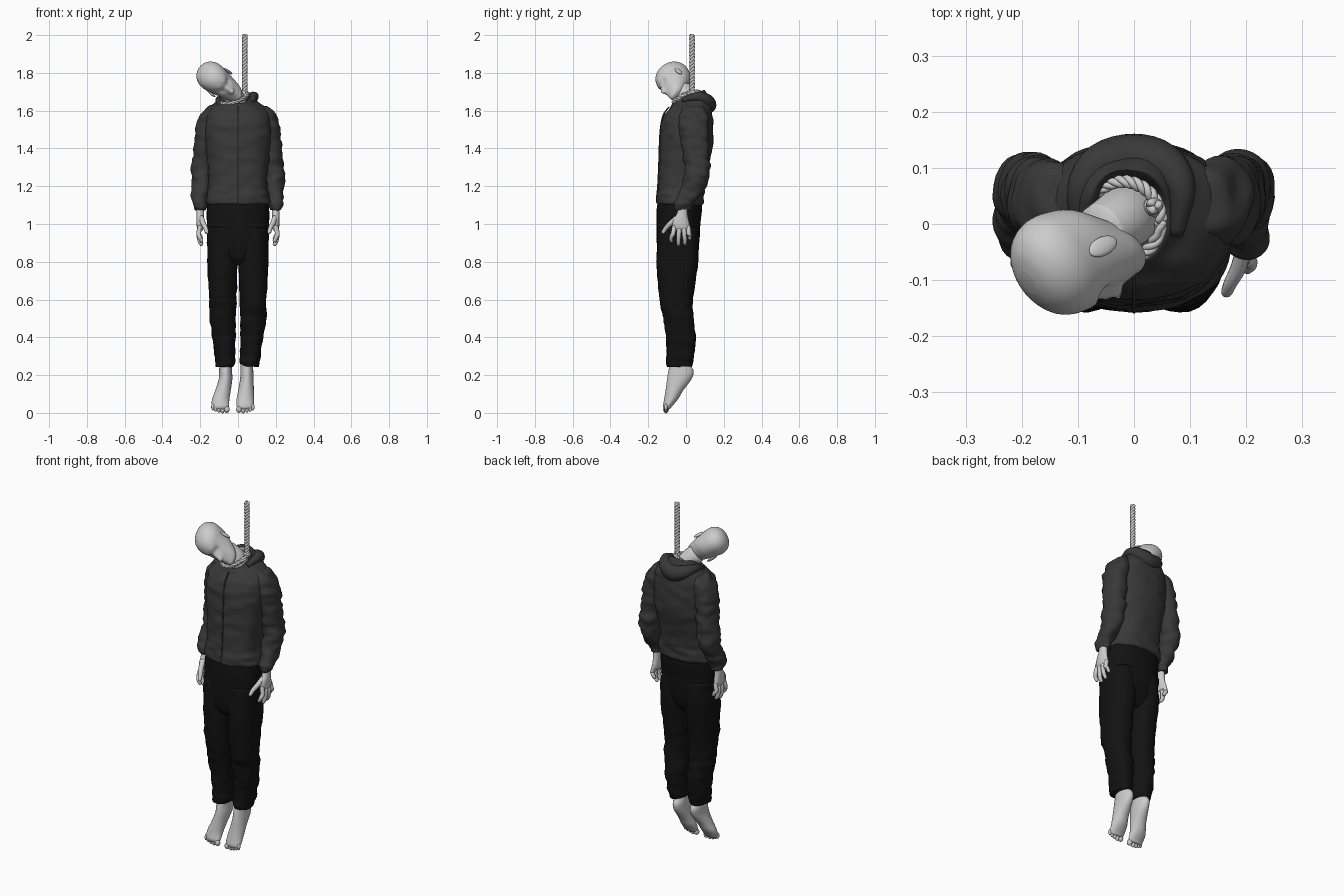
import bpy, bmesh, math
from mathutils import Vector, Matrix, noise

if "Cube" in bpy.data.objects:
    bpy.data.objects.remove(bpy.data.objects["Cube"])


def material(name, v):
    m = bpy.data.materials.new(name)
    m.diffuse_color = (v, v, v, 1)
    m.use_nodes = True
    m.node_tree.nodes["Principled BSDF"].inputs["Base Color"].default_value = m.diffuse_color
    return m


JACKET = material("dark_cloth", 0.04)
PANTS = material("black_cloth", 0.006)


def finish(bm, name, mat=None):
    bmesh.ops.recalc_face_normals(bm, faces=bm.faces)
    me = bpy.data.meshes.new(name)
    bm.to_mesh(me)
    bm.free()
    for p in me.polygons:
        p.use_smooth = True
    if mat:
        me.materials.append(mat)
    ob = bpy.data.objects.new(name, me)
    bpy.context.collection.objects.link(ob)
    return ob


def spline(rows, steps):
    """Catmull-Rom interpolation between rows of numbers."""
    rows = [Vector(r) for r in rows]
    out = []
    for i in range(len(rows) - 1):
        a, b, c, d = rows[max(i - 1, 0)], rows[i], rows[i + 1], rows[min(i + 2, len(rows) - 1)]
        for k in range(steps):
            t = k / steps
            out.append(b + (c - a) * (t / 2) + (a * 2 - b * 5 + c * 4 - d) * (t * t / 2)
                       + (b * 3 - a - c * 3 + d) * (t ** 3 / 2))
    return out + [rows[-1]]


def loft(name, rings, mat=None, n=32, steps=4, side=1, power=1.0, folds=0, mould=()):
    """Stacked ovals: z, centre x, front y, back y, half width, tilt."""
    bm = bmesh.new()
    loops = []
    for z, x, yf, yb, rx, tilt in spline([r if len(r) == 6 else (*r, 0) for r in rings], steps):
        loop = []
        for i in range(n):
            a = 2 * math.pi * i / n
            c, s = math.cos(a), math.sin(a)
            c = math.copysign(abs(c) ** power, c)
            s = math.copysign(abs(s) ** power, s)
            dy = s * (yb - yf) / 2
            loop.append(bm.verts.new((side * (x + c * rx), (yf + yb) / 2 + dy, z + tilt * dy)))
        loops.append(loop)
    for a, b in zip(loops, loops[1:]):
        for i in range(n):
            j = (i + 1) % n
            bm.faces.new((a[i], a[j], b[j], b[i]))
    bm.faces.new(loops[0])
    bm.faces.new(loops[-1])
    bmesh.ops.recalc_face_normals(bm, faces=bm.faces)
    bm.normal_update()
    if folds:
        moves = [v.normal * folds * noise.noise(Vector((v.co.x * 14, v.co.y * 14, v.co.z * 30)))
                 for v in bm.verts]
        for v, m in zip(bm.verts, moves):
            v.co += m
    for centre, radius, push in mould:
        for v in bm.verts:
            d = (v.co - Vector(centre)).length / radius
            v.co += Vector(push) * math.exp(-d * d)
    return finish(bm, name, mat)


def tube(name, pts, radii, mat=None, n=10, steps=4, closed=False):
    """Round tube along a path with varying radius."""
    rows = [(*p, r) for p, r in zip(pts, radii)]
    rows = spline(rows, steps) if steps > 1 else [Vector(r) for r in rows]
    bm = bmesh.new()
    loops = []
    ps = [r.to_3d() for r in rows]
    m = len(ps)
    up = None
    for i, r in enumerate(rows):
        d = (ps[(i + 1) % m] - ps[i - 1]) if closed else ps[min(i + 1, m - 1)] - ps[max(i - 1, 0)]
        d.normalize()
        up = d.orthogonal() if up is None else up - d * up.dot(d)
        up.normalize()
        w = d.cross(up)
        loops.append([bm.verts.new(ps[i] + (up * math.cos(2 * math.pi * k / n)
                      + w * math.sin(2 * math.pi * k / n)) * r[3]) for k in range(n)])
    for a, b in zip(loops, loops[1:]):
        for i in range(n):
            j = (i + 1) % n
            bm.faces.new((a[i], a[j], b[j], b[i]))
    bm.faces.new(loops[0])
    bm.faces.new(loops[-1])
    return finish(bm, name, mat)


def ball(name, loc, size, rot=None, mat=None):
    bm = bmesh.new()
    bmesh.ops.create_uvsphere(bm, u_segments=16, v_segments=10, radius=1)
    bm.transform(Matrix.Translation(loc) @ (rot or Matrix()) @ Matrix.Diagonal((*size, 1)))
    return finish(bm, name, mat)


def rope(name, path, count, turns, r=0.008):
    """Three strands twisted about a path function of t in 0..1."""
    for s in range(3):
        pts = []
        for i in range(count + 1):
            t = i / count
            d = (path(t + 0.001) - path(t - 0.001)).normalized()
            u = d.cross(Vector((0.3, 0.9, 0.3))).normalized()
            a = 2 * math.pi * (turns * t + s / 3)
            pts.append(path(t) + (u * math.cos(a) + d.cross(u) * math.sin(a)) * r * 0.9)
        tube(f"{name}_strand_{s + 1}", pts, [r] * len(pts), n=8, steps=1)


# jacket body with open collar, lower at the front
body = [(1.10, 0, -.145, .08, .16), (1.115, 0, -.155, .092, .17), (1.15, 0, -.153, .095, .168),
        (1.2, 0, -.148, .10, .155), (1.3, 0, -.143, .115, .16), (1.4, 0, -.14, .14, .17),
        (1.5, 0, -.135, .143, .178, .05), (1.57, 0, -.125, .14, .17, .1),
        (1.615, 0, -.11, .132, .145, .2), (1.65, -.005, -.088, .115, .10, .35),
        (1.675, -.01, -.07, .098, .073, .45), (1.66, -.01, -.06, .085, .062, .45),
        (1.62, -.01, -.05, .07, .05, .4)]
loft("jacket_body", body, JACKET, n=56, steps=5, power=.85, folds=.008)
tube("jacket_zip", [(0, r[2] - .001, r[0] + (r[5] if len(r) > 5 else 0) * r[2]) for r in body[1:10]],
     [.004] * 9, JACKET, n=6)
tube("jacket_hood", [(.075, -.02, 1.655), (.085, .06, 1.675), (.055, .105, 1.655), (0, .115, 1.63),
                     (-.06, .105, 1.645), (-.095, .06, 1.655), (-.095, -.02, 1.63)],
     [.012, .025, .038, .046, .038, .025, .012], JACKET, n=16)

# sleeves and hands
for s, side in ((1, "left"), (-1, "right")):
    loft(f"{side}_sleeve",
         [(1.625, .12, .0, .08, .02), (1.61, .13, -.02, .095, .042), (1.56, .152, -.04, .115, .056),
          (1.48, .17, -.035, .122, .058), (1.38, .18, -.018, .124, .056), (1.28, .19, -.008, .125, .055),
          (1.2, .195, -.025, .102, .05), (1.13, .198, -.052, .06, .044), (1.095, .2, -.062, .036, .036),
          (1.075, .2, -.056, .028, .03)], JACKET, steps=6, side=s, folds=.014)
    loft(f"{side}_palm",
         [(1.11, .2, -.04, .008, .02), (1.06, .2, -.047, .008, .02), (1.02, .2, -.068, .014, .02),
          (.985, .2, -.072, .022, .018), (.965, .198, -.066, .02, .012)], n=20, side=s)
    tube(f"{side}_thumb", [(s * .195, -.045, 1.035), (s * .185, -.08, 1.005), (s * .172, -.105, .98),
                           (s * .165, -.122, .955), (s * .165, -.126, .95)],
         [.014, .014, .012, .01, .004])
    for k, (y0, y1, z1) in enumerate([(-.062, -.078, .905), (-.036, -.04, .885),
                                      (-.012, -.006, .89), (.012, .02, .918)]):
        tube(f"{side}_finger_{k + 1}",
             [(s * .2, y0, .99), (s * .208, y0 * .6 + y1 * .4, .95), (s * .203, y1, z1 + .025),
              (s * .192, y1, z1 + .004), (s * .19, y1, z1)], [.012, .0125, .011, .009, .004])

# trousers
loft("trouser_hips", [(1.14, 0, -.145, .08, .155), (1.08, 0, -.155, .085, .165), (1.0, 0, -.156, .076, .165),
                      (.9, 0, -.155, .07, .162), (.82, 0, -.14, .05, .15), (.78, 0, -.1, .02, .1)],
     PANTS, n=48, power=.88)
for s, side, d in ((1, "left", 0), (-1, "right", .008)):
    loft(f"{side}_trouser_leg",
         [(.98, .081, -.15, .068, .08), (.8, .081, -.155, .065, .08), (.6, .08, -.14, .038, .072),
          (.5, .08, -.118, .04, .069), (.4, .073, -.105, .05, .062), (.3, .064 + d, -.103, .043, .054),
          (.262, .062 + d, -.105, .038, .052), (.245, .062 + d, -.1, .03, .047)],
         PANTS, side=s, folds=.008, power=.92, steps=6)

# bare feet pointing down
for s, side, ankle, ball_x in ((1, "left", .047, .038), (-1, "right", .066, .092)):
    mid = (ankle + ball_x) / 2
    loft(f"{side}_foot",
         [(.3, ankle, -.085, .0, .034), (.25, ankle, -.088, .025, .033), (.22, ankle, -.094, .041, .034),
          (.18, ankle, -.1, .03, .036), (.12, mid, -.108, -.014, .041), (.07, ball_x, -.116, -.044, .046),
          (.035, ball_x, -.122, -.074, .045), (.02, ball_x, -.116, -.085, .036)], n=24, side=s)
    for k, (off, r, z) in enumerate([(-.033, .015, .018), (-.01, .011, .015), (.009, .0105, .019),
                                     (.026, .0095, .024), (.041, .009, .031)]):
        ball(f"{side}_toe_{k + 1}", (s * (ball_x + off), -.106, z), (r, r, .018))

# head, modelled upright then tipped onto the shoulder
head = loft("head",
            [(-.118, 0, -.08, -.05, .014), (-.112, 0, -.092, -.03, .032), (-.095, 0, -.097, .0, .046),
             (-.065, 0, -.097, .035, .056), (-.03, 0, -.096, .07, .064), (.01, 0, -.096, .09, .071),
             (.05, 0, -.095, .098, .077), (.085, 0, -.078, .088, .068), (.108, 0, -.048, .062, .046),
             (.118, 0, -.015, .03, .02)], n=48, steps=5, mould=[
                ((0, -.1, -.038), .014, (0, -.028, -.004)), ((0, -.1, -.015), .012, (0, -.012, 0)),
                ((.03, -.085, .0), .018, (0, .012, 0)), ((-.03, -.085, .0), .018, (0, .012, 0)),
                ((.025, -.09, .024), .016, (0, -.005, 0)), ((-.025, -.09, .024), .016, (0, -.005, 0)),
                ((0, -.098, -.07), .016, (0, -.006, 0)), ((0, -.09, -.105), .02, (0, -.008, 0))])
up = Vector((-.68, -.52, .5)).normalized()
left = Vector((.6, 0, .8))
left = (left - up * left.dot(up)).normalized()
pose = Matrix((left, up.cross(left), up)).transposed().to_4x4()
pose.translation = (-.105, -.05, 1.755)
head.data.transform(pose)
for s, side in ((1, "left"), (-1, "right")):
    ear = ball(f"{side}_ear", (s * .073, .005, -.012), (.007, .017, .031),
               Matrix.Rotation(s * .35, 4, 'Z') @ Matrix.Rotation(-.15, 4, 'X'))
    ear.data.transform(pose)
tube("neck", [(0, .03, 1.56), (-.008, .02, 1.62), (-.025, .005, 1.67), (-.06, -.015, 1.71)],
     [.066, .058, .056, .05], n=24)

# rope and loop
rope("rope", lambda t: Vector((.036, .032, 1.68 + .32 * t)), 90, 6)
rope("loop", lambda t: Vector((-.02 + .068 * math.cos(2 * math.pi * t), .006 + .07 * math.sin(2 * math.pi * t),
     1.667 + .022 * math.cos(2 * math.pi * t) + .024 * math.sin(2 * math.pi * t))), 110, 9, .0065)
ball("rope_knot", (.036, .032, 1.69), (.019, .019, .022))
